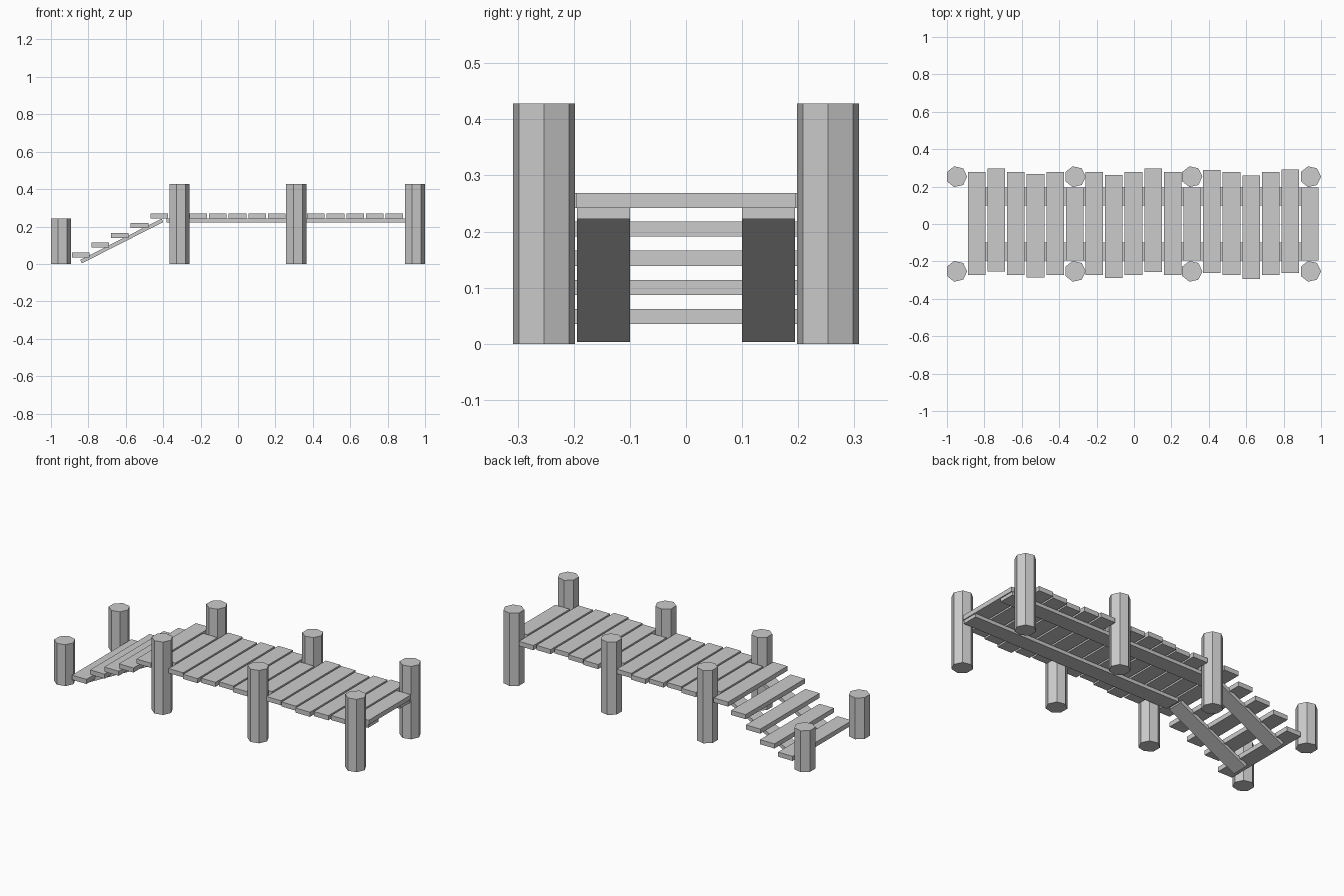
import bpy, math

if "Cube" in bpy.data.objects:
    bpy.data.objects.remove(bpy.data.objects["Cube"])

def mesh_object(name, verts, faces):
    me = bpy.data.meshes.new(name)
    me.from_pydata(verts, [], faces)
    me.update()
    ob = bpy.data.objects.new(name, me)
    bpy.context.collection.objects.link(ob)
    return ob

def prism(name, a, b):
    """Join two matching rings of points into a closed solid."""
    n = len(a)
    faces = [tuple(reversed(range(n))), tuple(range(n, 2 * n))]
    faces += [(i, (i + 1) % n, n + (i + 1) % n, n + i) for i in range(n)]
    return mesh_object(name, a + b, faces)

def box(name, x0, x1, y0, y1, z0, z1):
    ring = [(x0, y0), (x1, y0), (x1, y1), (x0, y1)]
    return prism(name, [(x, y, z0) for x, y in ring], [(x, y, z1) for x, y in ring])

# seven-sided posts, the pair at the foot of the steps is shorter
R = 0.057
for x, h in [(-0.949, 0.243), (-0.315, 0.428), (0.309, 0.428), (0.943, 0.428)]:
    for y in (-0.253, 0.253):
        ring = [(x + R * math.cos(2 * math.pi * i / 7),
                 y + R * math.sin(2 * math.pi * i / 7)) for i in range(7)]
        prism("post", [(px, py, 0) for px, py in ring], [(px, py, h) for px, py in ring])

# planks: sideways shift per plank, None marks a short plank between posts
shifts = [0, 0.018, 0, -0.013, 0, None, 0, -0.016, 0, 0.017, 0, None,
          0.01, 0, -0.02, 0, 0.012, None]
step_z = [0.035, 0.087, 0.139, 0.191]
for i, s in enumerate(shifts):
    x = -0.841 + i * 0.1048
    z = step_z[i] if i < 4 else 0.242
    y0, y1 = (-0.196, 0.196) if s is None else (-0.273 + s, 0.279 + s)
    box("step_plank" if i < 4 else "deck_plank", x - 0.047, x + 0.047, y0, y1, z, z + 0.027)

# support beams under the deck and sloping stringers under the steps
profile = [(-0.835, 0.003), (-0.40, 0.224), (-0.409, 0.242), (-0.844, 0.021)]
for side in (-1, 1):
    y0, y1 = sorted((side * 0.1, side * 0.194))
    box("deck_beam", -0.382, 0.982, y0, y1, 0.222, 0.242)
    prism("step_stringer", [(x, y1, z) for x, z in profile], [(x, y0, z) for x, z in profile])

# posts stand on z = 0; all faces stay flat
